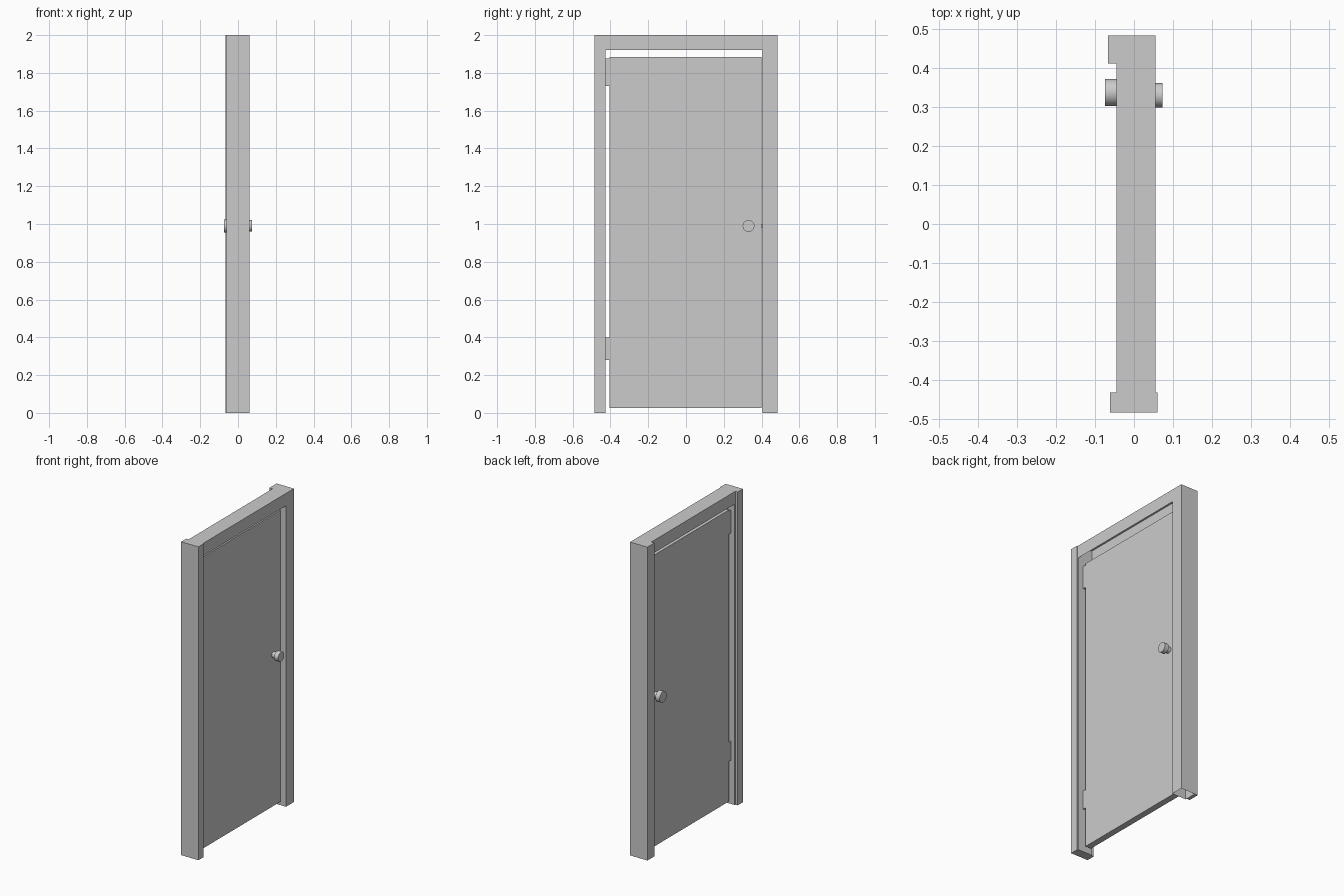
import bpy, bmesh, math
from mathutils import Matrix

if "Cube" in bpy.data.objects:
    bpy.data.objects.remove(bpy.data.objects["Cube"])

grey = bpy.data.materials.new("grey")
grey.diffuse_color = (0.6, 0.6, 0.6, 1)
grey.use_nodes = True
grey.node_tree.nodes["Principled BSDF"].inputs["Base Color"].default_value = grey.diffuse_color


def finish(name, bm):
    me = bpy.data.meshes.new(name)
    bm.to_mesh(me)
    bm.free()
    me.materials.append(grey)
    ob = bpy.data.objects.new(name, me)
    bpy.context.collection.objects.link(ob)
    return ob


def box(name, x, y, z, open_bottom=False):
    """Box from (min, max) ranges, optionally without its underside."""
    bm = bmesh.new()
    bmesh.ops.create_cube(bm, size=1)
    for v in bm.verts:
        v.co = [r[0] if c < 0 else r[1] for c, r in zip(v.co, (x, y, z))]
    if open_bottom:
        bm.normal_update()
        low = [f for f in bm.faces if f.normal.z < -0.9]
        bmesh.ops.delete(bm, geom=low, context='FACES_ONLY')
    return finish(name, bm)


def rod(name, x0, x1, y, z, r):
    """Smooth-sided cylinder along x."""
    bm = bmesh.new()
    m = Matrix.Translation(((x0 + x1) / 2, y, z)) @ Matrix.Rotation(math.pi / 2, 4, 'Y')
    bmesh.ops.create_cone(bm, cap_ends=True, segments=32, radius1=r, radius2=r,
                          depth=abs(x1 - x0), matrix=m)
    for f in bm.faces:
        f.smooth = len(f.verts) == 4
    for e in bm.edges:
        e.smooth = all(len(f.verts) == 4 for f in e.link_faces)
    return finish(name, bm)


# Frame: hollow header, hinge jamb with wider outer trim, latch jamb with rear lip
depth = (-0.045, 0.055)
box("header", depth, (-0.427, 0.405), (1.92, 2.0), open_bottom=True)
box("hinge_jamb", (-0.062, 0.06), (-0.485, -0.433), (0, 2))
box("hinge_jamb_inner", depth, (-0.433, -0.427), (0, 2))
box("latch_jamb", depth, (0.405, 0.485), (0, 2), open_bottom=True)
box("latch_jamb_lip", (-0.067, -0.045), (0.413, 0.485), (0, 2))

# Door leaf and latch bolt
box("door", (-0.02, 0.02), (-0.405, 0.40), (0.025, 1.885))
box("latch_bolt", (-0.008, 0.008), (0.40, 0.405), (0.982, 0.998))

# Hinges: frame leaf and door leaf
for label, z in (("lower", (0.28, 0.40)), ("upper", (1.73, 1.875))):
    box(label + "_hinge_frame_leaf", (-0.02, 0.02), (-0.427, -0.412), z)
    box(label + "_hinge_door_leaf", (-0.018, 0.018), (-0.412, -0.405), z)

# Knobs on both faces
for label, s, tip, y, r in (("right", 1, 0.073, 0.331, 0.031),
                            ("left", -1, 0.075, 0.338, 0.035)):
    rod(label + "_knob_neck", s * 0.02, s * 0.045, y, 0.99, 0.02)
    rod(label + "_knob", s * 0.045, s * tip, y, 0.99, r)
